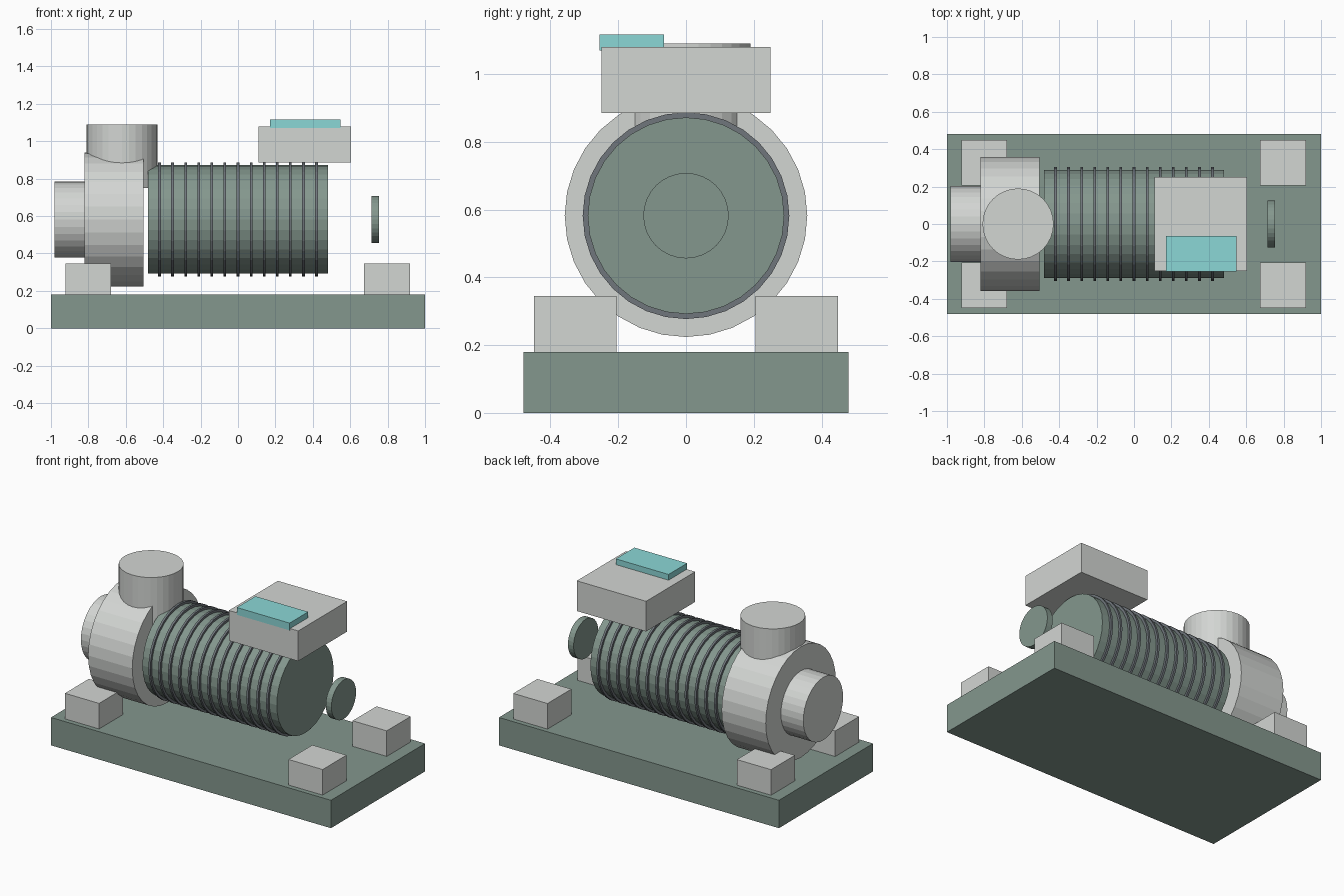
import bpy
import bmesh
from math import pi
from mathutils import Matrix, Vector

if "Cube" in bpy.data.objects:
    bpy.data.objects.remove(bpy.data.objects["Cube"])


def material(name, rgb):
    m = bpy.data.materials.new(name)
    m.use_nodes = True
    m.diffuse_color = (*rgb, 1)
    m.node_tree.nodes["Principled BSDF"].inputs["Base Color"].default_value = (*rgb, 1)
    return m


GREEN = material("grey green paint", (0.23, 0.31, 0.27))
GREY = material("light grey metal", (0.65, 0.67, 0.65))
DARK = material("dark slate", (0.16, 0.18, 0.20))
TEAL = material("teal panel", (0.26, 0.68, 0.67))


def finish(name, bm, mat):
    mesh = bpy.data.meshes.new(name)
    bm.to_mesh(mesh)
    bm.free()
    mesh.materials.append(mat)
    ob = bpy.data.objects.new(name, mesh)
    bpy.context.collection.objects.link(ob)
    return ob


def box(name, low, high, mat):
    low, high = Vector(low), Vector(high)
    bm = bmesh.new()
    place = Matrix.Translation((low + high) / 2) @ Matrix.Diagonal((*(high - low), 1))
    bmesh.ops.create_cube(bm, size=1, matrix=place)
    return finish(name, bm, mat)


def cylinder(name, center, radius, length, mat, upright=False):
    """Flat-faced capped cylinder along x, or along z when upright."""
    bm = bmesh.new()
    place = Matrix.Translation(center)
    if not upright:
        place = place @ Matrix.Rotation(pi / 2, 4, "Y")
    bmesh.ops.create_cone(bm, cap_ends=True, segments=32, radius1=radius,
                          radius2=radius, depth=length, matrix=place)
    return finish(name, bm, mat)


def along_x(name, x0, x1, radius, mat):
    return cylinder(name, ((x0 + x1) / 2, 0, AXIS), radius, x1 - x0, mat)


AXIS = 0.582  # height of the shaft line

# Base plate and four mounting feet
box("base_plate", (-1, -0.48, 0), (1, 0.48, 0.18), GREEN)
for end, x in (("right", -0.8), ("left", 0.797)):
    for side, y in (("front", -0.327), ("back", 0.327)):
        box(f"{side}_{end}_foot", (x - 0.122, y - 0.122, 0.18),
            (x + 0.122, y + 0.122, 0.345), GREY)

# Pump casing with its inlet and outlet
along_x("pump_casing", -0.82, -0.505, 0.358, GREY)
along_x("inlet_port", -0.98, -0.78, 0.203, GREY)
cylinder("outlet_port", (-0.62, 0, 0.92), 0.19, 0.34, GREY, upright=True)

# Motor body with cooling fins and end disc
along_x("motor_body", -0.48, 0.48, 0.29, GREEN)
for i in range(13):
    x = (i - 6) * 0.07
    along_x(f"cooling_fin_{i + 1}", x - 0.007, x + 0.007, 0.305, DARK)
along_x("shaft_disc", 0.715, 0.755, 0.126, GREEN)

# Terminal box and its control panel
box("terminal_box", (0.11, -0.25, 0.885), (0.605, 0.25, 1.08), GREY)
box("control_panel", (0.17, -0.255, 1.07), (0.547, -0.065, 1.117), TEAL)
